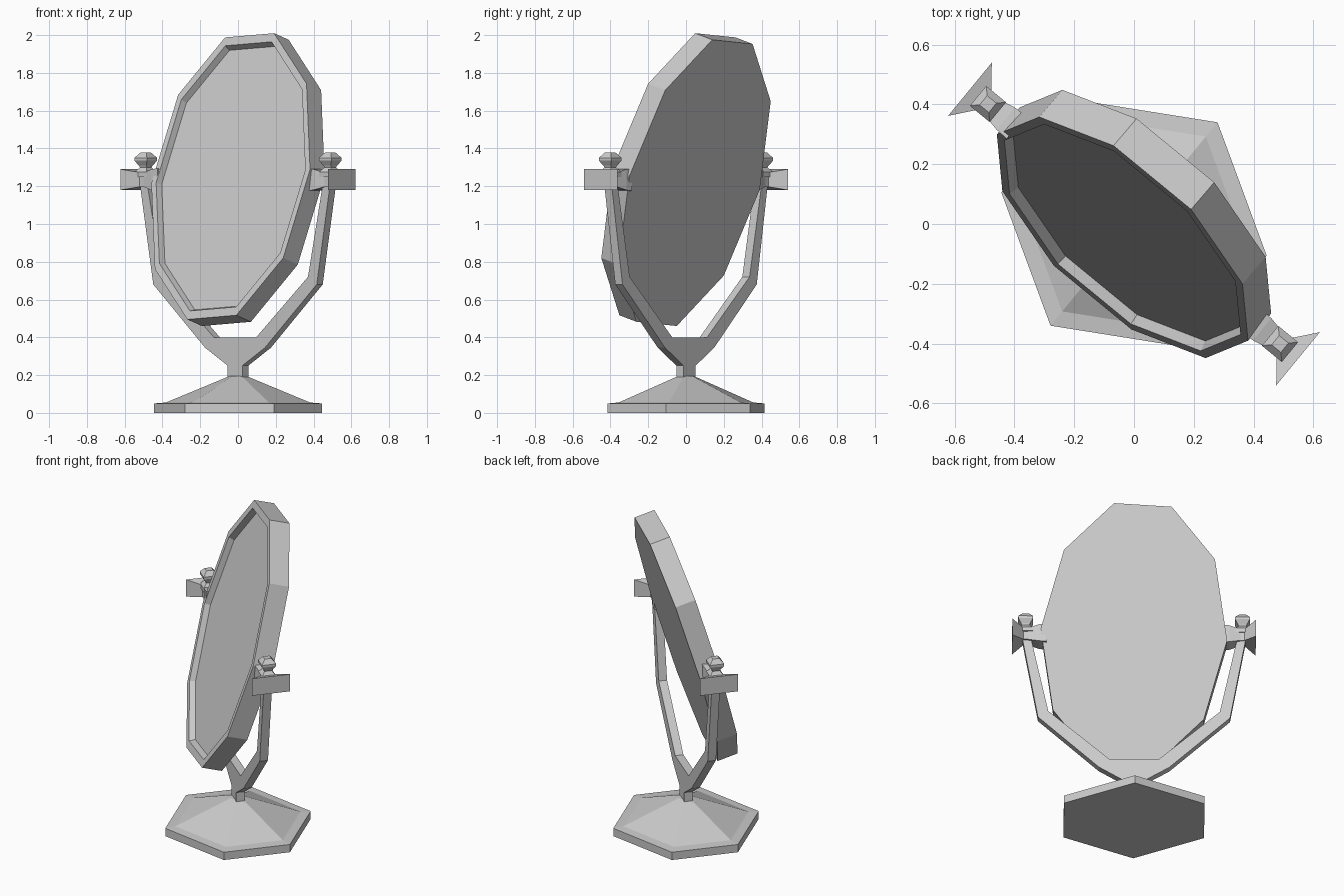
import bpy, bmesh, math
from mathutils import Vector, Matrix

if "Cube" in bpy.data.objects:
    bpy.data.objects.remove(bpy.data.objects["Cube"])

TURN = Matrix.Rotation(math.radians(-39.4), 4, 'Z')   # whole stand is turned about z
PIVOT = 1.235


def make(name, bm, matrix=TURN):
    bmesh.ops.recalc_face_normals(bm, faces=bm.faces)
    me = bpy.data.meshes.new(name)
    bm.to_mesh(me)
    bm.free()
    me.transform(matrix)
    ob = bpy.data.objects.new(name, me)
    bpy.context.collection.objects.link(ob)
    return ob


def loft(name, rings, matrix=TURN):
    """Skin a list of equal-length rings and cap both ends."""
    bm = bmesh.new()
    loops = [[bm.verts.new(p) for p in r] for r in rings]
    n = len(loops[0])
    for a, b in zip(loops, loops[1:]):
        for i in range(n):
            j = (i + 1) % n
            bm.faces.new((a[i], a[j], b[j], b[i]))
    bm.faces.new(loops[0][::-1])
    bm.faces.new(loops[-1])
    return make(name, bm, matrix)


def square(hx, hy, z, cx=0):
    return [(cx + hx * a, hy * b, z) for a, b in ((1, 1), (-1, 1), (-1, -1), (1, -1))]


# Hexagonal foot with a lip and a sloped top
def hexagon(s, z):
    return [(x * s, y * s, z) for x, y in
            ((.41, .2), (0, .44), (-.41, .2), (-.41, -.2), (0, -.44), (.41, -.2))]

loft("base", [hexagon(1, 0), hexagon(1, .05), hexagon(.86, .055), hexagon(.1, .195)])

# Neck and forked yoke: one mirrored outline, extruded
loft("neck", [square(.05, .025, .17), square(.05, .025, .26)])
half = [(.05, .25), (.205, .345), (.56, .68), (.655, 1.23),
        (.605, 1.23), (.5, .72), (.145, .4)]
outline = half + [(-x, z) for x, z in reversed(half)]
loft("yoke", [[(x, y, z) for x, z in outline] for y in (-.025, .025)])

# Swivel clamps and top knobs on both arms
for side, label in ((-1, "left"), (1, "right")):
    clamp = [(.51, .05, .06), (.555, .048, .055), (.62, .035, .038), (.645, .035, .038), (.71, .115, .055)]
    loft(label + "_clamp", [[(side * x, hy * a, PIVOT + hz * b) for a, b in
                             ((1, 1), (-1, 1), (-1, -1), (1, -1))] for x, hy, hz in clamp])
    knob = [(.042, 1.25), (.042, 1.275), (.022, 1.3), (.026, 1.31), (.043, 1.335),
            (.043, 1.35), (.02, 1.378)]
    loft(label + "_knob", [square(h, h, z, side * .632) for h, z in knob])

# Tilted ten-sided mirror: oval frame with a recessed panel
across = Vector((.42, -.345, .036))
up = Vector((.105, .211, .785))
front = across.cross(up).normalized()
centre = Vector((0, 0, PIVOT))


def oval(scale, depth):
    ring = []
    for k in range(10):
        a = math.radians(18 + 36 * k)
        ring.append(centre + front * depth + (across * math.sin(a) + up * math.cos(a)) * scale)
    return ring

loft("mirror", [oval(1, -.062), oval(1, .062), oval(.94, .062), oval(.92, .028)], Matrix())
